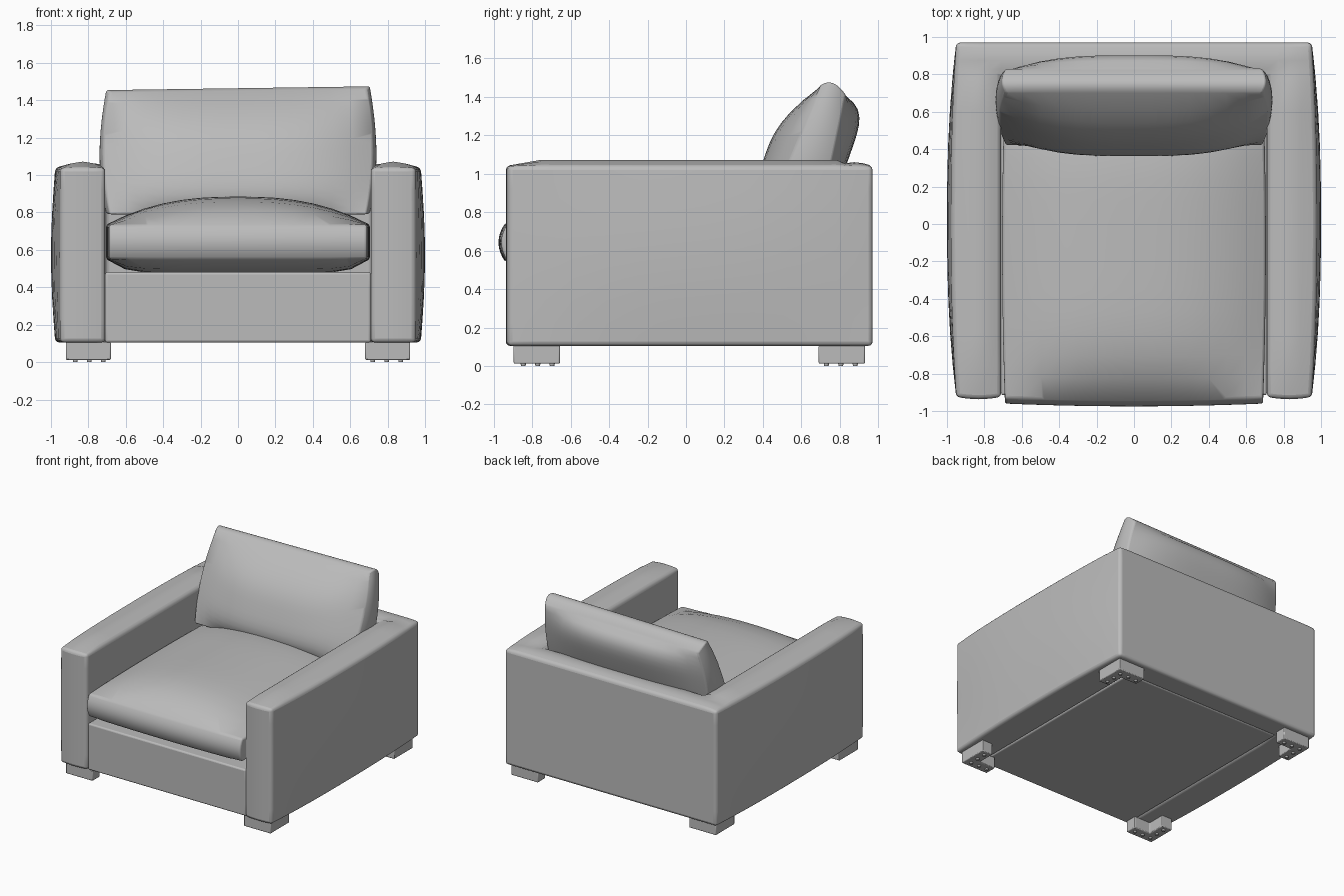
import bpy, bmesh, math
from mathutils import Vector

if "Cube" in bpy.data.objects:
    bpy.data.objects.remove(bpy.data.objects["Cube"])

fabric = bpy.data.materials.new("grey_fabric")
fabric.use_nodes = True
grey = (0.5, 0.5, 0.5, 1)
fabric.diffuse_color = grey
fabric.node_tree.nodes["Principled BSDF"].inputs["Base Color"].default_value = grey


def finish(name, bm, bevel=0.0, segments=3):
    """Turn a bmesh into a smooth shaded object with softened edges."""
    bmesh.ops.recalc_face_normals(bm, faces=bm.faces)
    mesh = bpy.data.meshes.new(name)
    bm.to_mesh(mesh)
    bm.free()
    mesh.materials.append(fabric)
    obj = bpy.data.objects.new(name, mesh)
    bpy.context.collection.objects.link(obj)
    if bevel:
        mod = obj.modifiers.new("soft_edges", 'BEVEL')
        mod.width, mod.segments = bevel, segments
        mod.limit_method, mod.angle_limit = 'ANGLE', math.radians(40)
    bpy.ops.object.select_all(action='DESELECT')
    obj.select_set(True)
    bpy.context.view_layer.objects.active = obj
    bpy.ops.object.shade_smooth_by_angle(angle=math.radians(40))
    return obj


def soft_block(name, shape, bevel, cuts=13):
    """Dense cube whose points, each in -1..1, are moved by a shape function."""
    bm = bmesh.new()
    bmesh.ops.create_cube(bm, size=2)
    bmesh.ops.subdivide_edges(bm, edges=bm.edges, cuts=cuts, use_grid_fill=True)
    for v in bm.verts:
        v.co = shape(*v.co)
    return finish(name, bm, bevel)


def steps(a, b, n):
    return [a + (b - a) * i / n for i in range(n)]


def dome(a, b, power):
    return (1 - abs(a) ** power) * (1 - abs(b) ** power)


# U-shaped frame: both arms and the back in one shell
INNER, OUTER, FRONT, WELL, BACK = 0.71, 0.95, -0.925, 0.78, 0.97
BOTTOM, TOP = 0.105, 1.04
xs = steps(-OUTER, -INNER, 4) + steps(-INNER, INNER, 8) + steps(INNER, OUTER, 4) + [OUTER]
ys = steps(FRONT, WELL, 10) + steps(WELL, BACK, 4) + [BACK]

bm = bmesh.new()
grid = {}
for i in range(len(xs) - 1):
    for j in range(len(ys) - 1):
        if abs(xs[i] + xs[i + 1]) / 2 < INNER and ys[j + 1] < WELL + 0.01:
            continue
        corners = []
        for key in ((i, j), (i + 1, j), (i + 1, j + 1), (i, j + 1)):
            if key not in grid:
                grid[key] = bm.verts.new((xs[key[0]], ys[key[1]], BOTTOM))
            corners.append(grid[key])
        bm.faces.new(corners)
top_faces = list(bm.faces)
bottom_faces = bmesh.ops.duplicate(bm, geom=top_faces)["geom"]
layers = 8
for _ in range(layers):
    out = bmesh.ops.extrude_face_region(bm, geom=top_faces)
    bmesh.ops.delete(bm, geom=top_faces, context='FACES')
    top_faces = [g for g in out["geom"] if isinstance(g, bmesh.types.BMFace)]
    verts = {v for f in top_faces for v in f.verts}
    bmesh.ops.translate(bm, verts=list(verts), vec=(0, 0, (TOP - BOTTOM) / layers))
bmesh.ops.remove_doubles(bm, verts=bm.verts, dist=0.0005)

# Padded crown on top, swelling on the outer sides and front ends
for v in bm.verts:
    x, y, z = v.co
    across = math.sin(math.pi * (abs(x) - INNER) / (OUTER - INNER)) if abs(x) > INNER else 0
    along = math.sin(math.pi * max(0, y - WELL) / (BACK - WELL))
    if z > TOP - 0.01:
        edge = min(1, (y - FRONT) / 0.15, (BACK - y) / 0.08)
        v.co.z += 0.032 * max(across, 0) * max(edge, 0) if y < WELL else \
            0.02 * max(along, 0) * min(1, (OUTER - abs(x)) / 0.08)
    t = (z - BOTTOM) / (TOP - BOTTOM)
    if abs(x) > OUTER - 0.01:
        bulge = 1 - abs((y - 0.02) / OUTER) ** 2.4
        v.co.x += math.copysign(0.05 * max(0, bulge) * (0.55 + 0.45 * math.sin(math.pi * t)), x)
    if y < FRONT + 0.01:
        v.co.y -= 0.012 * max(across, 0)
finish("arms_and_back", bm, 0.022)

# Base under the seat, with the front rail
soft_block("front_rail_base",
           lambda u, v, w: Vector((u * INNER, -0.065 + v * 0.85, 0.293 + w * 0.188)), 0.012, 3)


# Seat cushion: boxed sides, domed top, rounded belly
def seat_shape(u, v, w):
    x = u * (0.69 + 0.015 * (1 - v * v))
    y = -0.115 + v * 0.815
    swell = 0.03 * (1 - w * w) + 0.015 * (1 - u * u)
    y += v * swell
    high = 0.735 + 0.15 * (1 - abs(u) ** 2.5) * (1 - abs(v) ** 5)
    low = 0.55 - 0.075 * dome(u, v, 8)
    return Vector((x, y, low + (high - low) * (w + 1) / 2))


soft_block("seat_cushion", seat_shape, 0.03)


# Back cushion: leaning pillow with bulging front and back panels
def pillow_shape(u, v, w):
    s, x = (w + 1) / 2, u * (0.685 + 0.035 * (1 - w * w))
    front = Vector((x, 0.42 + 0.28 * s, 0.79 + 0.66 * s))
    rear = Vector((x, 0.70 + 0.13 * s, 0.80 + 0.60 * s))
    puff = dome(u, w, 3.2)
    front += Vector((0, -0.91, -0.30)) * 0.175 * puff * (1 + 0.2 * w)
    rear += Vector((0, 1, 0.2)) * 0.095 * puff * (1 + 0.45 * w)
    point = front.lerp(rear, (v + 1) / 2)
    point.z += 0.035 * w * (1 - v * v) * max(0, w)
    point.x += 0.02 * u * (1 - v * v)
    point.z += 0.01 * u * max(0, w)
    return point


soft_block("back_cushion", pillow_shape, 0.035)

# L-shaped corner legs with small glide studs
LEG, THICK = 0.24, 0.095
outline = [(0, 0), (LEG, 0), (LEG, THICK), (THICK, THICK), (THICK, LEG), (0, LEG)]
for side, sx in (("left", 1), ("right", -1)):
    for end, sy in (("front", -1), ("back", 1)):
        def place(a, b, z):
            return Vector((sx * (0.92 - a), 0.017 + sy * (0.913 - b), z))
        bm = bmesh.new()
        face = bm.faces.new([bm.verts.new(place(a, b, 0.012)) for a, b in outline])
        out = bmesh.ops.extrude_face_region(bm, geom=[face])
        for g in out["geom"]:
            if isinstance(g, bmesh.types.BMVert):
                g.co.z = 0.108
        finish(f"{end}_{side}_leg", bm, 0.006, 2)
        bm = bmesh.new()
        for d in (0.05, 0.125, 0.2):
            for a, b in {(d, 0.05), (0.05, d)}:
                made = bmesh.ops.create_cone(bm, cap_ends=True, segments=10, radius1=0.012,
                                             radius2=0.014, depth=0.014)
                bmesh.ops.translate(bm, verts=made["verts"], vec=place(a, b, 0.007))
        finish(f"{end}_{side}_leg_studs", bm)
